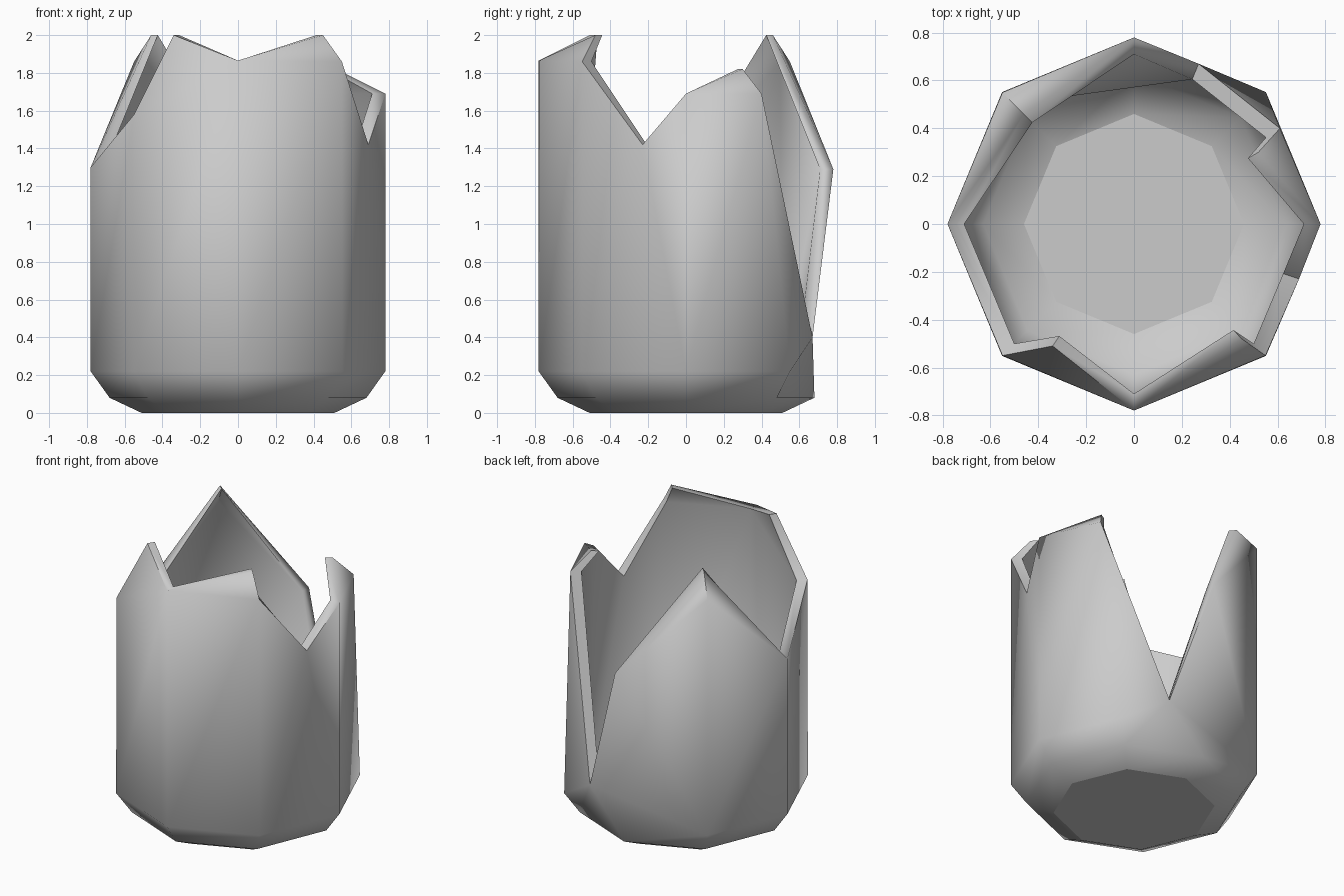
import bpy, bmesh, math

if "Cube" in bpy.data.objects:
    bpy.data.objects.remove(bpy.data.objects["Cube"])

# Clay colour
clay = bpy.data.materials.new("grey_clay")
clay.diffuse_color = (0.6, 0.6, 0.6, 1)
clay.use_nodes = True
clay.node_tree.nodes["Principled BSDF"].inputs["Base Color"].default_value = clay.diffuse_color


def ring(prefix, radius, z):
    """Eight-sided ring, counted anticlockwise from the front."""
    pts = {}
    for k in range(8):
        a = math.radians(-90 + 45 * k)
        pts[f"{prefix}{k}"] = (radius * math.cos(a), radius * math.sin(a), z)
    return pts


# Jagged rim: corners on the wall, and tips (T) that lean inwards
rim = {
    "A": (0, -.78, 1.865), "T1": (.45, -.48, 2.0), "B": (.55, -.55, 1.86),
    "C": (.69, -.23, 1.42), "D": (.78, 0, 1.69), "T2": (.52, .30, 1.82),
    "E": (.61, .40, 1.69), "V": (.27, .67, .40), "F": (0, .78, 1.29),
    "T3": (-.46, .46, 2.0), "H": (-.78, 0, 1.30), "I": (-.55, -.55, 1.58),
    "T4": (-.34, -.51, 2.0),
}
shoulder = {"G": (-.55, .55, 1.86)}

outer = {**ring("b", .51, 0), **ring("c", .68, .08), **ring("d", .78, .22),
         **rim, **shoulder}
del outer["d4"]                       # the deep crack replaces this corner

# Inner skin: same layout pulled towards the axis
inner = {}
for name, (x, y, z) in outer.items():
    r = math.hypot(x, y)
    s = 1 - (.05 if name[0] in "Tbc" else .07) / r
    lift = {"b": .06, "c": .05, "d": .02}.get(name[0], 0)
    inner[name] = (x * s, y * s, z + lift)

# Wall panels
panels = """d0 d1 B A|A B T1|d1 C B|d1 d2 C|d2 D C|d2 d3 E D|D E T2|d3 V E|
c3 V d3|c3 c4 V|c4 d5 V|d5 F V|d5 G F|F G T3|d5 d6 H G|G H T3|
d6 d7 I H|d7 d0 A I|I A T4|c4 c5 d5"""
faces = [p.split() for p in panels.replace("\n", "").split("|")]
for k in range(8):
    n = (k + 1) % 8
    faces.append([f"b{k}", f"b{n}", f"c{n}", f"c{k}"])
    if k not in (3, 4):
        faces.append([f"c{k}", f"c{n}", f"d{n}", f"d{k}"])

bm = bmesh.new()
vo = {n: bm.verts.new(p) for n, p in outer.items()}
vi = {n: bm.verts.new(p) for n, p in inner.items()}
for f in faces:
    bm.faces.new([vo[n] for n in f]).smooth = True
    bm.faces.new([vi[n] for n in reversed(f)]).smooth = True

# Broken edge joining both skins
loop = list(rim)
for a, b in zip(loop, loop[1:] + loop[:1]):
    bm.faces.new([vo[a], vo[b], vi[b], vi[a]]).smooth = True

# Flat underside and flat floor
base = [f"b{k}" for k in range(8)]
flat = [bm.faces.new([vo[n] for n in reversed(base)]),
        bm.faces.new([vi[n] for n in base])]
bmesh.ops.recalc_face_normals(bm, faces=bm.faces)

# Smooth walls with sharp floor borders and sharp folds
for f in flat:
    f.smooth = False
    for e in f.edges:
        e.smooth = False
for e in bm.edges:
    if e.calc_face_angle(0) > math.radians(75):
        e.smooth = False

mesh = bpy.data.meshes.new("broken_pot")
bm.to_mesh(mesh)
bm.free()
mesh.materials.append(clay)
pot = bpy.data.objects.new("broken_pot", mesh)
bpy.context.collection.objects.link(pot)
